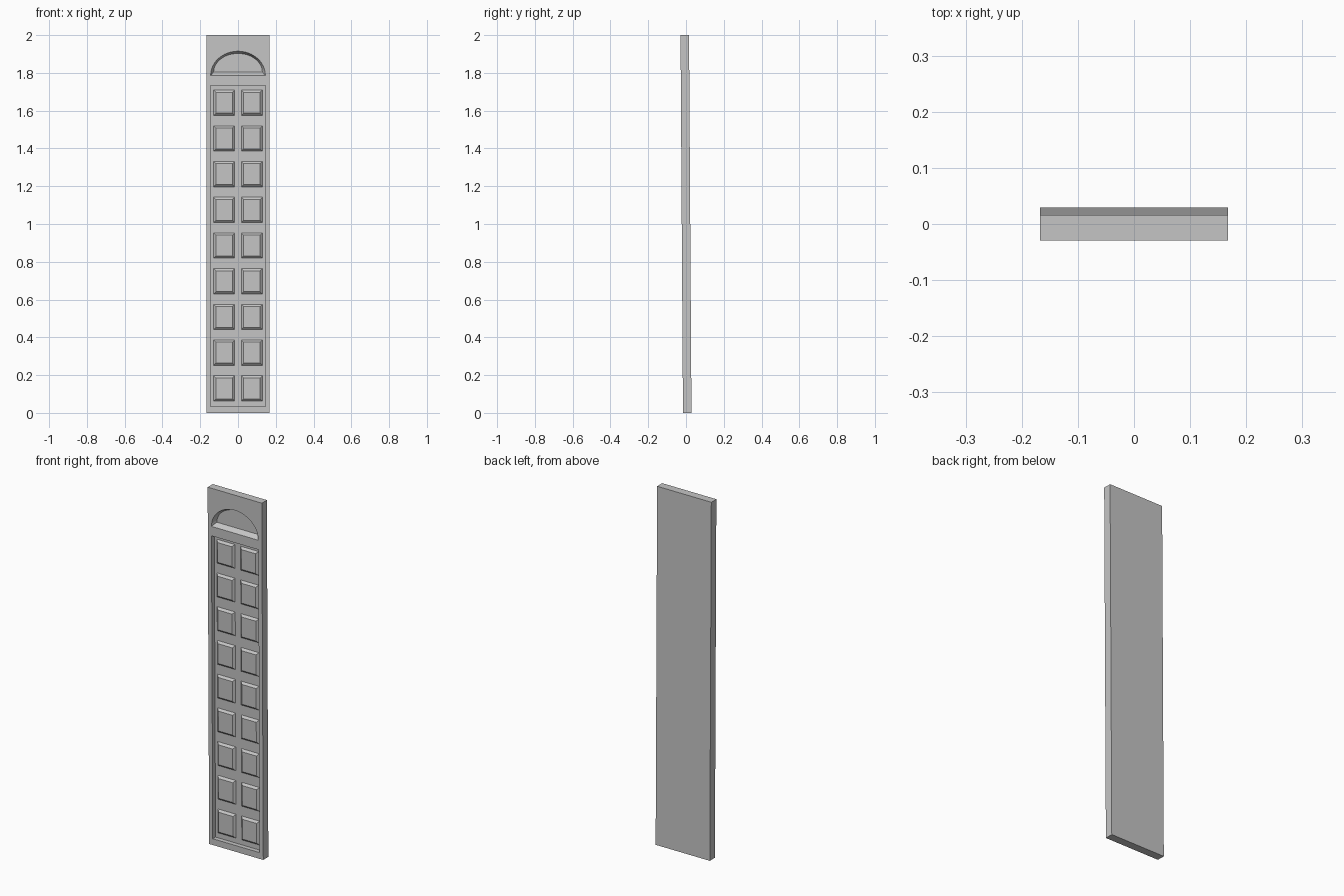
import bpy, bmesh, math
from mathutils import Matrix

if "Cube" in bpy.data.objects:
    bpy.data.objects.remove(bpy.data.objects["Cube"])

grey = bpy.data.materials.new("grey_paint")
grey.diffuse_color = (0.56, 0.56, 0.56, 1)
grey.use_nodes = True
grey.node_tree.nodes["Principled BSDF"].inputs["Base Color"].default_value = grey.diffuse_color

FRONT, BACK = -0.0225, 0.0225
DOOR = FRONT + 0.025      # depth of the door face in its frame


def rect(x0, x1, z0, z1):
    return [(x0, z0), (x1, z0), (x1, z1), (x0, z1)]


def arch(hw, z0, h, n=24):
    return [(hw * math.cos(math.pi * i / n), z0 + h * math.sin(math.pi * i / n))
            for i in range(n + 1)]


def loft(name, rings):
    """Skin through (outline, y) rings and cap both ends."""
    bm = bmesh.new()
    vs = [[bm.verts.new((x, y, z)) for x, z in o] for o, y in rings]
    n = len(vs[0])
    for a, b in zip(vs, vs[1:]):
        for i in range(n):
            j = (i + 1) % n
            bm.faces.new((a[i], a[j], b[j], b[i]))
    bm.faces.new(vs[0])
    bm.faces.new(vs[-1])
    bmesh.ops.recalc_face_normals(bm, faces=bm.faces)
    me = bpy.data.meshes.new(name)
    bm.to_mesh(me)
    bm.free()
    me.materials.append(grey)
    ob = bpy.data.objects.new(name, me)
    bpy.context.collection.objects.link(ob)
    return ob


# Slab with recessed door field and bevelled fanlight
slab = loft("door_slab", [(rect(-0.1675, 0.1675, 0, 2), FRONT),
                          (rect(-0.1675, 0.1675, 0, 2), BACK)])
field = rect(-0.145, 0.145, 0.035, 1.733)
fan = arch(0.145, 1.786, 0.129)
cutters = [
    loft("field_cutter", [(field, FRONT - 0.02), (field, DOOR)]),
    loft("fanlight_cutter", [(fan, FRONT - 0.02), (fan, FRONT),
                             (arch(0.129, 1.804, 0.099), DOOR)]),
]
bpy.context.view_layer.objects.active = slab
for c in cutters:
    m = slab.modifiers.new("cut", 'BOOLEAN')
    m.operation, m.solver, m.object = 'DIFFERENCE', 'EXACT', c
    bpy.ops.object.modifier_apply(modifier=m.name)
for c in cutters:
    bpy.data.objects.remove(c)
parts = [slab]

# Two columns of nine raised panels with sloping edges
for row in range(9):
    z = 0.063 + row * 0.189
    for x in (-0.129, 0.0175):
        parts.append(loft("raised_panel", [
            (rect(x, x + 0.1115, z, z + 0.134), DOOR + 0.002),
            (rect(x, x + 0.1115, z, z + 0.134), DOOR),
            (rect(x + 0.0115, x + 0.1, z + 0.0115, z + 0.1225), DOOR - 0.011)]))

# Slight forward lean of the whole door
lean = Matrix(((1, 0, 0, 0), (0, 1, -0.0065, 0.0065), (0, 0, 1, 0), (0, 0, 0, 1)))
for p in parts:
    p.data.transform(lean)
